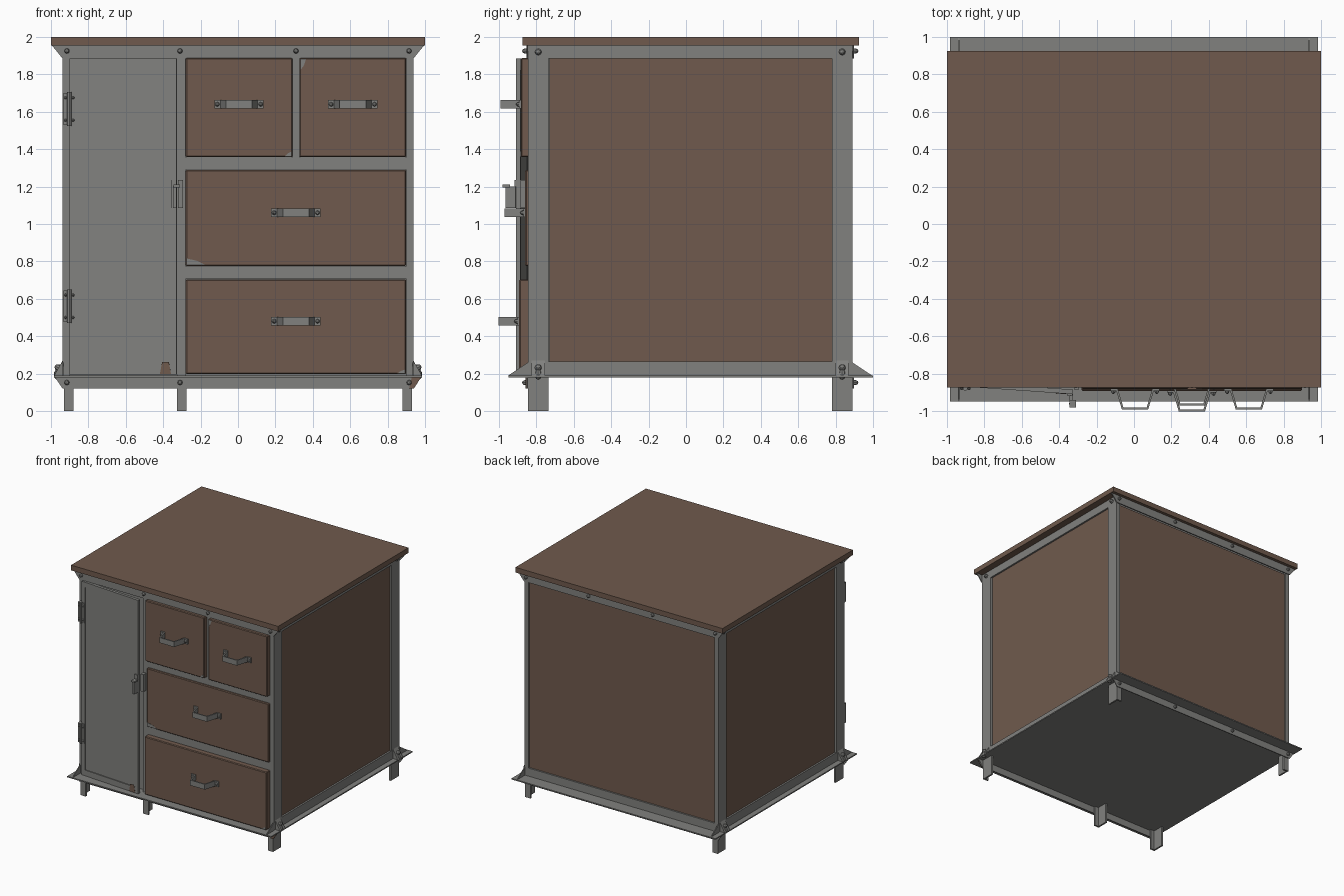
import bpy, bmesh, math
from mathutils import Matrix, Vector

if "Cube" in bpy.data.objects:
    bpy.data.objects.remove(bpy.data.objects["Cube"])


def material(name, rgb):
    m = bpy.data.materials.new(name)
    m.diffuse_color = (*rgb, 1)
    m.use_nodes = True
    m.node_tree.nodes["Principled BSDF"].inputs["Base Color"].default_value = m.diffuse_color
    return m


STEEL = material("grey steel", (0.22, 0.22, 0.21))
BROWN = material("rusty brown", (0.16, 0.102, 0.074))


def finish(name, bm, mat):
    bmesh.ops.recalc_face_normals(bm, faces=bm.faces)
    me = bpy.data.meshes.new(name)
    bm.to_mesh(me)
    bm.free()
    me.materials.append(mat)
    ob = bpy.data.objects.new(name, me)
    bpy.context.collection.objects.link(ob)
    return ob


def box(name, x, y, z, mat=STEEL, bevel=0):
    bm = bmesh.new()
    bmesh.ops.create_cube(bm, size=1)
    for v in bm.verts:
        for i, (a, b) in enumerate((x, y, z)):
            v.co[i] = (a + b) / 2 + v.co[i] * (b - a)
    if bevel:
        bmesh.ops.bevel(bm, geom=bm.edges[:], offset=bevel, segments=1, affect='EDGES')
    return finish(name, bm, mat)


def prism(name, pts, offset, mat=STEEL):
    """Extrude a flat polygon along an offset vector."""
    bm = bmesh.new()
    f = bm.faces.new([bm.verts.new(p) for p in pts])
    r = bmesh.ops.extrude_face_region(bm, geom=[f])
    bmesh.ops.translate(bm, vec=Vector(offset),
                        verts=[e for e in r['geom'] if isinstance(e, bmesh.types.BMVert)])
    return finish(name, bm, mat)


def bolt(name, pos, axis, r=0.014):
    bm = bmesh.new()
    bmesh.ops.create_uvsphere(bm, u_segments=8, v_segments=6, radius=r)
    q = Vector((0, 0, 1)).rotation_difference(Vector(axis)).to_matrix().to_4x4()
    bm.transform(Matrix.Translation(pos) @ q @ Matrix.Diagonal((1, 1, 1.4, 1)))
    return finish(name, bm, STEEL)


X, YF, YB = 0.938, -0.845, 0.89          # outer faces of the frame
Z0, Z1 = 0.185, 1.955

# Worktop, inner carcass and base flange
box("worktop", (-1, 1), (-0.875, 0.925), (Z1, 2), BROWN)
box("carcass", (-0.905, 0.905), (-0.81, 0.86), (Z0, Z1 - 0.002))
box("base_flange", (-0.985, 0.985), (-0.95, 1.0), (0.18, 0.19))

# Side panels with frames, corner posts and corner gussets
for s in (-1, 1):
    side = "right" if s > 0 else "left"
    xs = sorted((s * 0.90, s * X))
    box(side + "_panel", sorted((s * 0.90, s * 0.923)), (-0.73, 0.78), (0.265, 1.885), BROWN)
    box(side + "_top_rail", xs, (YF + 0.001, YB - 0.001), (1.885, Z1))
    box(side + "_bottom_rail", xs, (YF + 0.001, YB - 0.001), (0.19, 0.265))
    for end, ya, yb, d in (("front", YF, -0.735, -1), ("back", 0.78, YB, 1)):
        y = YF if d < 0 else YB
        tag = side + "_" + end
        box(tag + "_post", xs, (ya, yb), (0.19, Z1))
        # angle-iron leg
        box(tag + "_leg", sorted((s * 0.915, s * 0.93)), (ya, yb), (0, 0.185))
        box(tag + "_leg_web", sorted((s * 0.88, s * 0.93)),
            sorted((y, y - d * 0.015)), (0, 0.185))
        # gussets on the flange
        prism(tag + "_gusset", [(s * 0.94, y, 0.26), (s * 0.94, y, 0.19),
                                (s * 0.94, y + d * 0.105, 0.19)], (-s * 0.008, 0, 0))
        yg = y - d * 0.02
        prism(tag + "_side_gusset", [(s * X, yg, 0.27), (s * X, yg, 0.19),
                                     (s * 0.983, yg, 0.19)], (0, -d * 0.07, 0))
        yc = y - d * 0.055
        bolt(tag + "_top_bolt", (s * X, yc, 1.92), (s, 0, 0), 0.018)
        bolt(tag + "_gusset_bolt", (s * 0.955, yc, 0.228), (s, 0, 0.6), 0.02)
        bolt(tag + "_flange_bolt", (s * 0.965, yc, 0.195), (0, 0, 1), 0.02)

# Trapezoid angle bars across the front and back, with screws
for end, y, d in (("front", YF, -1), ("back", YB, 1)):
    prism(end + "_top_bar", [(-0.995, y, Z1), (0.995, y, Z1), (X, y, 1.885), (-X, y, 1.885)],
          (0, d * 0.008, 0))
    prism(end + "_bottom_bar", [(-0.982, y, 0.185), (0.982, y, 0.185), (X, y, 0.12), (-X, y, 0.12)],
          (0, d * 0.008, 0))
    for x in (-0.915, -0.31, 0.31, 0.915):
        bolt(end + "_top_screw", (x, y + d * 0.012, 1.925), (0, d, 0))
        if d > 0 or x != 0.31:
            bolt(end + "_bottom_screw", (x, y + d * 0.012, 0.152), (0, d, 0))
prism("rusted_bar_end", [(0.93, -0.854, 0.185), (0.982, -0.854, 0.185), (0.94, -0.854, 0.12),
                         (0.915, -0.854, 0.12)], (0, -0.003, 0), BROWN)

# Back panel and bottom rail
box("back_panel", (-0.9, 0.9), (0.85, 0.875), (0.26, 1.885), BROWN)
box("back_bottom_rail", (-0.93, 0.93), (0.85, 0.889), (0.19, 0.26))

# Middle front leg
box("middle_leg", (-0.325, -0.31), (YF, -0.735), (0, 0.185))
box("middle_leg_web", (-0.325, -0.275), (YF, YF + 0.015), (0, 0.185))

# Front frame
for n, x, z in (("middle_post", (-0.325, -0.28), (0.19, 1.89)),
                ("drawer_divider", (0.292, 0.328), (1.29, 1.89)),
                ("upper_rail", (-0.3, 0.92), (1.29, 1.357)),
                ("lower_rail", (-0.3, 0.92), (0.705, 0.775))):
    box(n, x, (YF, -0.8), z)


def handle(name, cx, y, cz):
    """Bent flat strip handle with two bolted feet."""
    prof = [(-0.132, 0), (-0.092, 0), (-0.062, -0.1), (0.062, -0.1), (0.092, 0), (0.132, 0),
            (0.132, -0.01), (0.1, -0.01), (0.07, -0.11), (-0.07, -0.11), (-0.1, -0.01), (-0.132, -0.01)]
    prism(name, [(cx + a, y + b, cz - 0.023) for a, b in prof], (0, 0, 0.046))
    for s in (-1, 1):
        bolt(name + "_bolt", (cx + s * 0.116, y - 0.01, cz), (0, -1, 0), 0.012)


# Drawers, each pulled out by a slightly different amount
for n, x, z, y, hz in (("top_left_drawer", (-0.28, 0.291), (1.357, 1.888), -0.882, 1.64),
                       ("top_right_drawer", (0.329, 0.899), (1.357, 1.888), -0.882, 1.64),
                       ("middle_drawer", (-0.28, 0.899), (0.776, 1.289), -0.86, 1.06),
                       ("bottom_drawer", (-0.28, 0.899), (0.197, 0.704), -0.892, 0.48)):
    box(n, x, (y, -0.8), z, BROWN, 0.006)
    handle(n + "_handle", sum(x) / 2, y, hz)

# Chipped paint corners
for x, z, dx, dz, y in ((-0.275, 0.781, 0.1, 0.035, -0.86), (0.334, 1.883, 0.03, -0.06, -0.882),
                        (0.286, 1.362, -0.035, 0.025, -0.882), (0.894, 0.202, -0.04, 0.02, -0.892)):
    prism("paint_chip", [(x, y, z), (x + dx, y, z), (x + dx * 0.6, y, z + dz * 0.6), (x, y, z + dz)],
          (0, -0.002, 0))

# Door standing slightly ajar on its left hinges
door = [box("door_left_stile", (-0.9, -0.865), (-0.87, -0.845), (0.195, 1.885)),
        box("door_right_stile", (-0.355, -0.325), (-0.87, -0.845), (0.195, 1.885)),
        box("door_top_rail", (-0.865, -0.355), (-0.87, -0.845), (1.84, 1.885)),
        box("door_bottom_rail", (-0.865, -0.355), (-0.87, -0.845), (0.195, 0.245)),
        box("door_panel", (-0.87, -0.35), (-0.862, -0.848), (0.24, 1.845)),
        prism("door_rust_patch", [(-0.415, -0.87, 0.197), (-0.355, -0.87, 0.197),
                                  (-0.367, -0.87, 0.262), (-0.403, -0.87, 0.262)],
              (0, -0.002, 0), BROWN),
        box("latch_plate", (-0.356, -0.326), (-0.878, -0.87), (1.085, 1.235)),
        box("latch_body", (-0.34, -0.322), (-0.925, -0.87), (1.085, 1.2))]
pivot = Matrix.Translation((-0.9, -0.85, 0))
swing = pivot @ Matrix.Rotation(math.radians(-4), 4, 'Z') @ pivot.inverted()
for ob in door:
    ob.data.transform(swing)
box("latch_keeper", (-0.322, -0.295), (-0.885, -0.84), (1.085, 1.235))
box("latch_pin", (-0.345, -0.31), (-0.982, -0.94), (1.195, 1.21))

# Hinges: plate, barrel and screws
for z in (0.56, 1.615):
    box("hinge_plate", (-0.932, -0.873), (-0.878, -0.845), (z - 0.085, z + 0.085))
    ring = [(-0.902 + 0.012 * math.cos(a * math.pi / 4), -0.88 + 0.012 * math.sin(a * math.pi / 4),
             z - 0.09) for a in range(8)]
    prism("hinge_barrel", ring, (0, 0, 0.18))
    for x in (-0.922, -0.882):
        for dz in (-0.06, 0.06):
            bolt("hinge_screw", (x, -0.878, z + dz), (0, -1, 0), 0.008)
